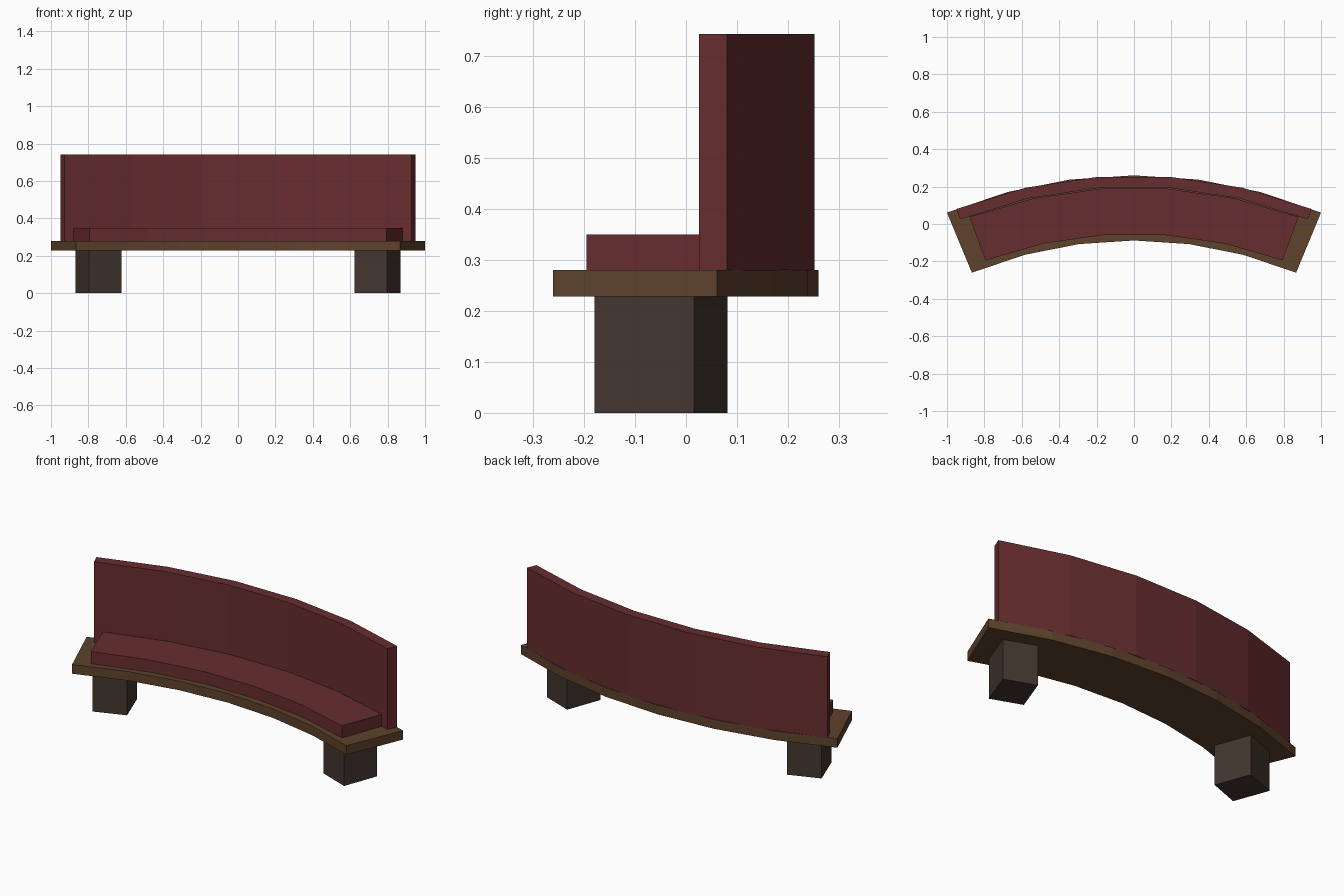
import bpy, bmesh, math

if "Cube" in bpy.data.objects:
    bpy.data.objects.remove(bpy.data.objects["Cube"])

CENTRE_Y = -2.353  # centre of the bench's curve


def material(name, srgb):
    m = bpy.data.materials.new(name)
    lin = [((c / 255 + 0.055) / 1.055) ** 2.4 for c in srgb]
    m.diffuse_color = (*lin, 1)
    m.use_nodes = True
    m.node_tree.nodes["Principled BSDF"].inputs["Base Color"].default_value = m.diffuse_color
    return m


def finish(name, bm, mat):
    bmesh.ops.recalc_face_normals(bm, faces=bm.faces)
    mesh = bpy.data.meshes.new(name)
    bm.to_mesh(mesh)
    bm.free()
    mesh.materials.append(mat)
    obj = bpy.data.objects.new(name, mesh)
    bpy.context.collection.objects.link(obj)
    return obj


def arc_block(name, r_in, r_out, half_angle, segments, z0, z1, mat):
    """Sweep a rectangular section along an arc and cap both ends."""
    bm = bmesh.new()
    rings = []
    for i in range(segments + 1):
        t = math.radians(half_angle * (2 * i / segments - 1))
        rings.append([bm.verts.new((r * math.sin(t), CENTRE_Y + r * math.cos(t), z))
                      for r, z in ((r_in, z0), (r_out, z0), (r_out, z1), (r_in, z1))])
    for a, b in zip(rings, rings[1:]):
        for k in range(4):
            n = (k + 1) % 4
            bm.faces.new((a[k], a[n], b[n], b[k]))
    bm.faces.new(rings[0])
    bm.faces.new(rings[-1])
    return finish(name, bm, mat)


def leg(name, side, mat):
    bm = bmesh.new()
    bmesh.ops.create_cube(bm, size=1)
    obj = finish(name, bm, mat)
    obj.scale = (0.186, 0.208, 0.228)
    obj.location = (side * 0.745, -0.049, 0.114)
    obj.rotation_euler.z = -side * math.radians(20.4)
    # mirrored legs turn to follow the curve
    return obj


red = material("dark red upholstery", (103, 45, 47))
wood = material("brown wood", (94, 66, 44))
dark = material("dark brown leg", (67, 54, 47))

# Curved plank, cushion and backrest
arc_block("seat_board", 2.265, 2.613, 22.5, 6, 0.228, 0.28, wood)
arc_block("seat_cushion", 2.30, 2.548, 20.2, 5, 0.28, 0.349, red)
arc_block("backrest", 2.553, 2.612, 21.33, 5, 0.28, 0.742, red)

# Block legs
leg("right_leg", 1, dark)
leg("left_leg", -1, dark)
